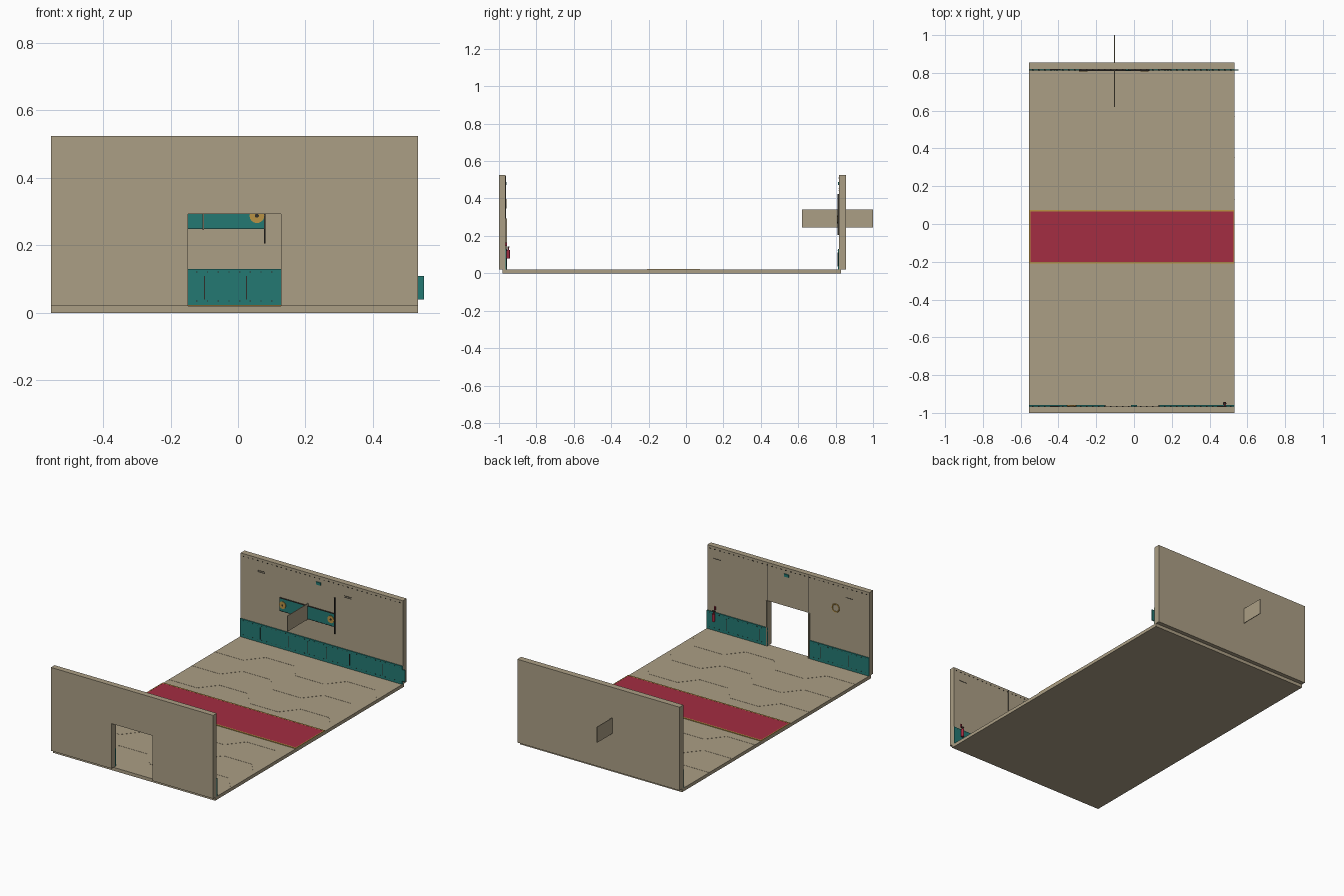
import bpy, bmesh, math
from mathutils import Matrix, Vector

if "Cube" in bpy.data.objects:
    bpy.data.objects.remove(bpy.data.objects["Cube"], do_unlink=True)


def material(name, rgb):
    m = bpy.data.materials.new(name)
    m.use_nodes = True
    m.diffuse_color = (*rgb, 1)
    m.node_tree.nodes["Principled BSDF"].inputs["Base Color"].default_value = (*rgb, 1)
    return m


TAN = material("tan panel", (0.41, 0.345, 0.235))
RED = material("crimson", (0.37, 0.026, 0.054))
TEAL = material("teal", (0.017, 0.19, 0.17))
GOLD = material("gold", (0.48, 0.29, 0.06))
DARK = material("dark trim", (0.03, 0.028, 0.024))


def finish(name, bm, mat):
    bmesh.ops.recalc_face_normals(bm, faces=bm.faces)
    mesh = bpy.data.meshes.new(name)
    bm.to_mesh(mesh)
    bm.free()
    mesh.materials.append(mat)
    ob = bpy.data.objects.new(name, mesh)
    bpy.context.collection.objects.link(ob)
    return ob


def add_box(bm, x, y, z):
    """Add a box given its (low, high) range on each axis."""
    size = [r[1] - r[0] for r in (x, y, z)]
    mid = [(r[0] + r[1]) / 2 for r in (x, y, z)]
    bmesh.ops.create_cube(bm, size=1, matrix=Matrix.Translation(mid) @ Matrix.Diagonal((*size, 1)))


def boxes(name, mat, *ranges):
    bm = bmesh.new()
    for r in ranges:
        add_box(bm, *r)
    return finish(name, bm, mat)


def disc(name, mat, x, y, z, radius, depth, sides=16):
    bm = bmesh.new()
    bmesh.ops.create_cone(bm, cap_ends=True, segments=sides, radius1=radius, radius2=radius, depth=depth,
                          matrix=Matrix.Translation((x, y, z)) @ Matrix.Rotation(math.pi / 2, 4, "X"))
    return finish(name, bm, mat)


LEFT, RIGHT = 0.533, -0.555
FULL = (RIGHT, LEFT)
FLOOR, TOP, DADO = 0.02, 0.525, 0.13
DOOR = (-0.148, 0.127)
DOOR_TOP = 0.293
FRONT_IN, BACK_IN = -0.965, 0.818

# Floor slab and the carpet with its gold edging
boxes("floor", TAN, (FULL, (-0.98, 0.83), (0, FLOOR)))
boxes("carpet", RED, ((RIGHT + 0.006, LEFT - 0.006), (-0.2, 0.065), (FLOOR, 0.0235)))
boxes("carpet_border", GOLD,
      (FULL, (-0.209, -0.2), (FLOOR, 0.024)), (FULL, (0.065, 0.074), (FLOOR, 0.024)),
      ((RIGHT, RIGHT + 0.006), (-0.2, 0.065), (FLOOR, 0.024)),
      ((LEFT - 0.006, LEFT), (-0.2, 0.065), (FLOOR, 0.024)))

# Stepped zigzag seams across the floor
bm = bmesh.new()
step = (LEFT - RIGHT) / 8
for row in (-0.78, -0.56, -0.34, 0.18, 0.4, 0.62):
    path = []
    for i in range(5):
        x = RIGHT + 2 * i * step
        y = row + (0.05 if i % 2 else -0.05)
        path += [(x, y), (min(x + 1.4 * step, LEFT), y)]
    path = path[:-1]
    for a, b in zip(path, path[1:]):
        a, b = Vector((*a, 0)), Vector((*b, 0))
        d = b - a
        place = (Matrix.Translation((a + b) / 2 + Vector((0, 0, FLOOR)))
                 @ Matrix.Rotation(math.atan2(d.y, d.x), 4, "Z")
                 @ Matrix.Diagonal((d.length, 0.003, 0.002, 1)))
        bmesh.ops.create_cube(bm, size=1, matrix=place)
finish("floor_seams", bm, TAN)

# Front wall, an outline with a doorway pulled to its thickness
outline = [(RIGHT, FLOOR), (DOOR[0], FLOOR), (DOOR[0], DOOR_TOP), (DOOR[1], DOOR_TOP),
           (DOOR[1], FLOOR), (LEFT, FLOOR), (LEFT, TOP), (RIGHT, TOP)]
bm = bmesh.new()
face = bm.faces.new([bm.verts.new((x, -1, z)) for x, z in outline])
moved = bmesh.ops.extrude_face_region(bm, geom=[face])["geom"]
bmesh.ops.translate(bm, vec=(0, FRONT_IN + 1, 0), verts=[v for v in moved if isinstance(v, bmesh.types.BMVert)])
finish("front_wall", bm, TAN)

# Back wall
boxes("back_wall", TAN, (FULL, (BACK_IN, 0.855), (FLOOR, TOP)))

# Teal wainscot on both inner faces
boxes("front_wainscot", TEAL,
      ((RIGHT, DOOR[0]), (FRONT_IN, -0.959), (FLOOR, DADO)),
      ((DOOR[1], LEFT), (FRONT_IN, -0.959), (FLOOR, DADO)))
boxes("back_wainscot", TEAL,
      (FULL, (0.812, BACK_IN), (FLOOR, DADO)),
      ((LEFT, 0.552), (0.812, BACK_IN), (0.04, 0.11)))

# Rivets and upright seams on the wainscot, rivets along the wall tops
for name, y in (("front", -0.9585), ("back", 0.8115)):
    wall = FRONT_IN if name == "front" else BACK_IN
    rivets, seams = bmesh.new(), bmesh.new()
    for i in range(34):
        x = RIGHT + 0.02 + i * (LEFT - RIGHT - 0.04) / 33
        add_box(rivets, (x - 0.004, x + 0.004), (wall - 0.002, wall + 0.002), (0.507, 0.511))
        if name == "back" or not DOOR[0] < x < DOOR[1]:
            add_box(rivets, (x - 0.002, x + 0.002), (y - 0.001, y + 0.001), (0.034, 0.037))
            add_box(rivets, (x - 0.002, x + 0.002), (y - 0.001, y + 0.001), (0.119, 0.122))
    for x in (-0.42, -0.23, -0.1, 0.025, 0.18, 0.4):
        if name == "back" or not DOOR[0] < x < DOOR[1]:
            add_box(seams, (x - 0.0015, x + 0.0015), (y - 0.001, y + 0.001), (0.04, 0.11))
    finish(name + "_rivets", rivets, DARK)
    finish(name + "_wainscot_seams", seams, DARK)

# Door frame: upright seams above the opening and slim jambs
boxes("door_seams", DARK, *[((x - 0.0015, x + 0.0015), (FRONT_IN, -0.963), (DOOR_TOP, TOP - 0.005)) for x in DOOR])
boxes("door_jambs", TAN,
      ((DOOR[0] - 0.008, DOOR[0]), (FRONT_IN, -0.957), (FLOOR, DOOR_TOP)),
      ((DOOR[1], DOOR[1] + 0.008), (FRONT_IN, -0.957), (FLOOR, DOOR_TOP)))

# Teal sign board with round gold ornaments at its ends
boxes("sign_board", TEAL, ((-0.29, 0.078), (0.811, BACK_IN), (0.25, 0.325)))
boxes("sign_trim", DARK, *[((-0.29, 0.078), (0.81, BACK_IN), (z, z + 0.002)) for z in (0.248, 0.325)])
for name, x in (("right", -0.268), ("left", 0.056)):
    disc(name + "_ornament", GOLD, x, 0.81, 0.288, 0.022, 0.005)
    disc(name + "_ornament_centre", DARK, x, 0.8075, 0.288, 0.006, 0.002, 10)
boxes("sign_post", DARK, ((0.077, 0.081), (0.809, BACK_IN), (0.205, 0.425)))

# Thin upright blade passing through the back wall
boxes("cross_blade", TAN, ((-0.105, -0.101), (0.62, 1.0), (0.245, 0.34)))

# Small plates and vent slots high on each wall
boxes("wall_plates", TEAL,
      ((-0.045, -0.015), (0.812, BACK_IN), (0.472, 0.488)),
      ((-0.015, 0.015), (FRONT_IN, -0.959), (0.472, 0.488)))
boxes("vent_slots", DARK,
      *[((x - 0.025, x + 0.025), (0.816, BACK_IN), (z, z + 0.002)) for x in (-0.415, 0.165) for z in (0.442, 0.45)],
      *[((x - 0.025, x + 0.025), (FRONT_IN, -0.963), (0.452, 0.454)) for x in (-0.42, 0.465)])

# Gold porthole ring on the front wall
bpy.ops.mesh.primitive_torus_add(location=(-0.33, -0.963, 0.372), rotation=(math.pi / 2, 0, 0),
                                 major_radius=0.023, minor_radius=0.004, major_segments=20, minor_segments=6)
ring = bpy.context.object
ring.name = "porthole_ring"
ring.data.materials.append(GOLD)
bpy.ops.object.shade_smooth_by_angle()
disc("porthole_plate", TAN, -0.33, -0.964, 0.372, 0.022, 0.003, 20)

# Red extinguisher: bottle, neck, handle and bracket
bm = bmesh.new()
for radius, low, high in ((0.009, 0.08, 0.125), (0.004, 0.125, 0.14)):
    bmesh.ops.create_cone(bm, cap_ends=True, segments=12, radius1=radius, radius2=radius, depth=high - low,
                          matrix=Matrix.Translation((0.48, -0.95, (low + high) / 2)))
add_box(bm, (0.476, 0.484), (FRONT_IN, -0.958), (0.145, 0.165))
finish("extinguisher", bm, RED)
boxes("extinguisher_handle", DARK, ((0.472, 0.488), (-0.955, -0.945), (0.138, 0.143)))
